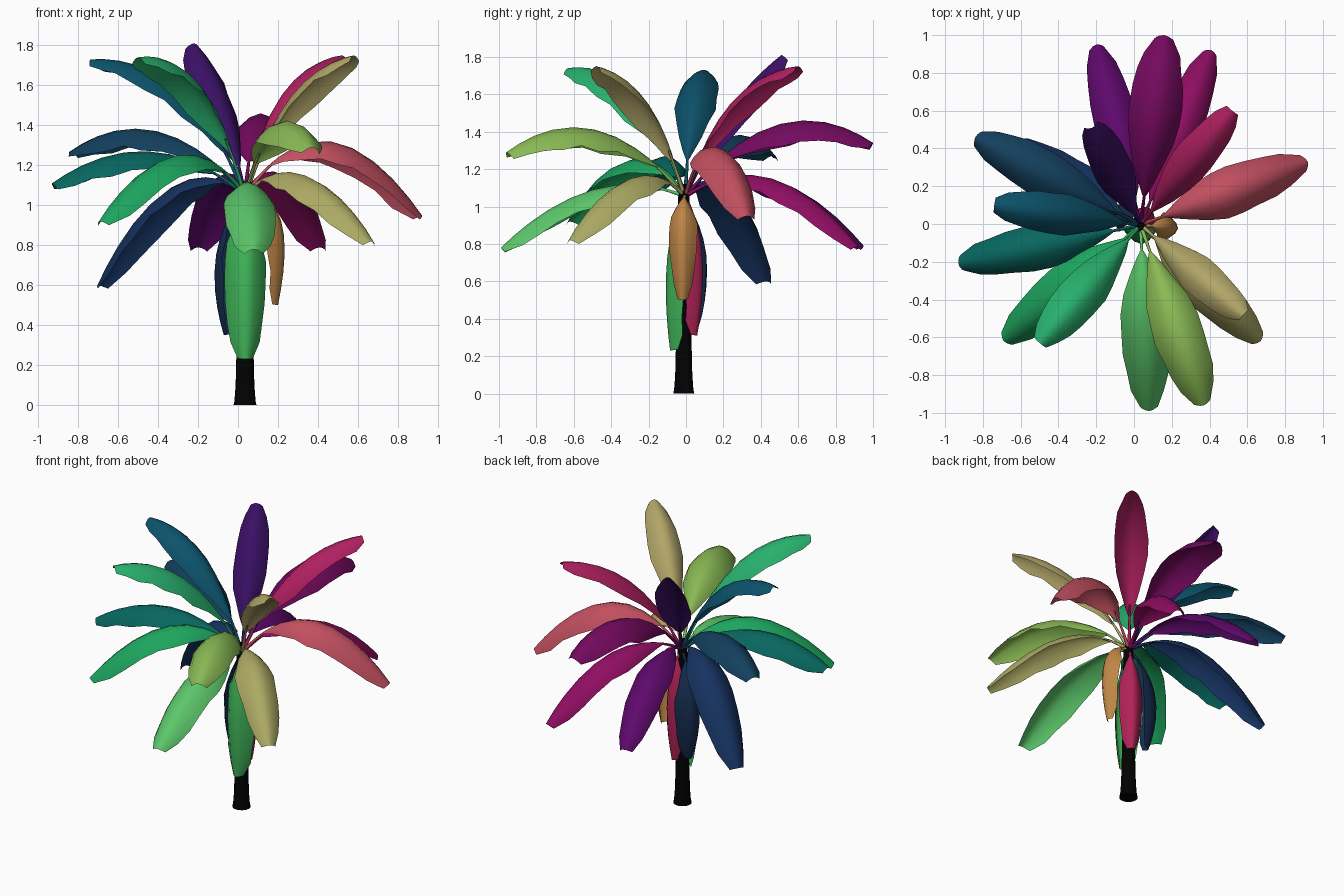
import bpy, bmesh, math, random
from mathutils import Vector

if "Cube" in bpy.data.objects:
    bpy.data.objects.remove(bpy.data.objects["Cube"])

random.seed(4)
CROWN = Vector((0.035, -0.005, 1.06))


def material(name, hexcol):
    m = bpy.data.materials.new(name)
    rgb = [(int(hexcol[i:i + 2], 16) / 255) ** 2.2 for i in (0, 2, 4)]
    m.diffuse_color = (*rgb, 1)
    m.use_nodes = True
    m.node_tree.nodes["Principled BSDF"].inputs["Base Color"].default_value = m.diffuse_color
    return m


def finish(name, bm, mat, angle=70):
    me = bpy.data.meshes.new(name)
    bm.to_mesh(me)
    bm.free()
    ob = bpy.data.objects.new(name, me)
    bpy.context.collection.objects.link(ob)
    me.materials.append(mat)
    bpy.ops.object.select_all(action='DESELECT')
    ob.select_set(True)
    bpy.context.view_layer.objects.active = ob
    bpy.ops.object.shade_smooth_by_angle(angle=math.radians(angle))
    return ob


def bridge(bm, rows, closed=False):
    for a, b in zip(rows, rows[1:]):
        n = len(a)
        for i in range(n if closed else n - 1):
            j = (i + 1) % n
            bm.faces.new((a[i], a[j], b[j], b[i]))


def ring(bm, c, u, v, r, n):
    return [bm.verts.new(c + u * r * math.cos(k * math.tau / n) + v * r * math.sin(k * math.tau / n))
            for k in range(n)]


# blade half-width along its length (position, fraction of full)
PROFILE = [(0, .08), (.06, .3), (.15, .56), (.28, .84), (.42, 1), (.56, 1),
           (.7, .95), (.82, .84), (.92, .68), (1, .36)]


def leaf(name, col, tip, f, zmid, half, start, fold):
    tip = Vector(tip)
    mid = CROWN.lerp(tip, f)
    mid.z = zmid
    ctrl = 2 * mid - (CROWN + tip) / 2
    d = Vector((tip.x - CROWN.x, tip.y - CROWN.y, 0)).normalized()
    side = Vector((-d.y, d.x, 0))

    def frame(t):
        p = CROWN * (1 - t) ** 2 + ctrl * 2 * t * (1 - t) + tip * t * t
        tan = ((ctrl - CROWN) * (1 - t) + (tip - ctrl) * t).normalized()
        return p, tan.cross(side).normalized()

    bm = bmesh.new()
    # stalk
    stalk = []
    for k in range(6):
        t = (start + .06) * k / 5
        p, n = frame(t)
        stalk.append(ring(bm, p - n * .006, side, n, .012 - .0014 * k, 6))
    bridge(bm, stalk, True)
    # folded blade with ragged edges
    rows = []
    for s, w in PROFILE:
        p, n = frame(start + (1 - start) * s)
        row = []
        for a in (-1, -.8, -.4, 0, .4, .8, 1):
            r = half * w * a
            drop = fold * half * w * abs(a) ** 1.8
            if abs(a) == 1:
                r *= random.uniform(.95, 1.04)
                drop *= random.uniform(.9, 1.2)
            row.append(bm.verts.new(p + side * r - n * drop))
        rows.append(row)
    bridge(bm, rows)
    finish(name, bm, material(name, col))


# trunk
bm = bmesh.new()
X, Y = Vector((1, 0, 0)), Vector((0, 1, 0))
rows = [ring(bm, Vector((0.035, -0.012, z)), X, Y, r, 14) for z, r in
        ((0, .058), (.02, .053), (.1, .047), (.3, .042), (.6, .038), (.9, .034), (1.06, .03), (1.12, .015))]
bridge(bm, rows, True)
bm.faces.new(rows[0][::-1])
bm.faces.new(rows[-1])
finish("trunk", bm, material("trunk", "080808"))

# colour, tip, middle fraction, middle height, half width
UPRIGHT = [
    ("14536a", (-.74, .10, 1.73), .43, 1.58, .108),
    ("3d1765", (-.22, .51, 1.81), .42, 1.49, .105),
    ("ad2560", (.52, .60, 1.75), .43, 1.56, .105),
    ("b0a468", (.58, -.48, 1.75), .45, 1.55, .10),
    ("2cae6c", (-.50, -.63, 1.74), .45, 1.60, .115),
]
ARCHING = [
    ("1a425e", (-.84, .46, 1.27), .5, 1.37, .125),
    ("74125f", (.16, 1.0, 1.34), .5, 1.44, .14),
    ("c05060", (.92, .33, .95), .48, 1.32, .13),
    ("88b855", (.37, -.96, 1.29), .5, 1.41, .135),
    ("10665f", (-.93, -.21, 1.11), .5, 1.27, .12),
]
DROOPING = [
    ("1c3560", (-.70, .43, .60), .5, 1.09, .13),
    ("5f116c", (-.20, .95, .79), .5, 1.14, .115),
    ("8e1562", (.41, .92, .79), .5, 1.15, .115),
    ("aaa863", (.67, -.62, .82), .47, 1.15, .12),
    ("5cc66a", (.08, -.99, .78), .5, 1.09, .13),
    ("22a35e", (-.69, -.62, .92), .47, 1.25, .125),
]
HANGING = [
    ("bd8448", (.20, -.02, .50), 1.1, .92, .075),
    ("b02858", (.065, .06, .31), 1.4, .75, .075),
    ("43b65b", (.04, -.085, .23), 1.2, .72, .105),
    ("1b3050", (-.07, .055, .35), 1.35, .75, .085),
]
for group, leaves, start, fold in (("upright_leaf", UPRIGHT, .15, .75), ("arching_leaf", ARCHING, .15, .75),
                                   ("drooping_leaf", DROOPING, .14, .7), ("hanging_leaf", HANGING, .12, .95)):
    for i, args in enumerate(leaves):
        leaf(f"{group}_{i + 1}", *args, start, fold)
